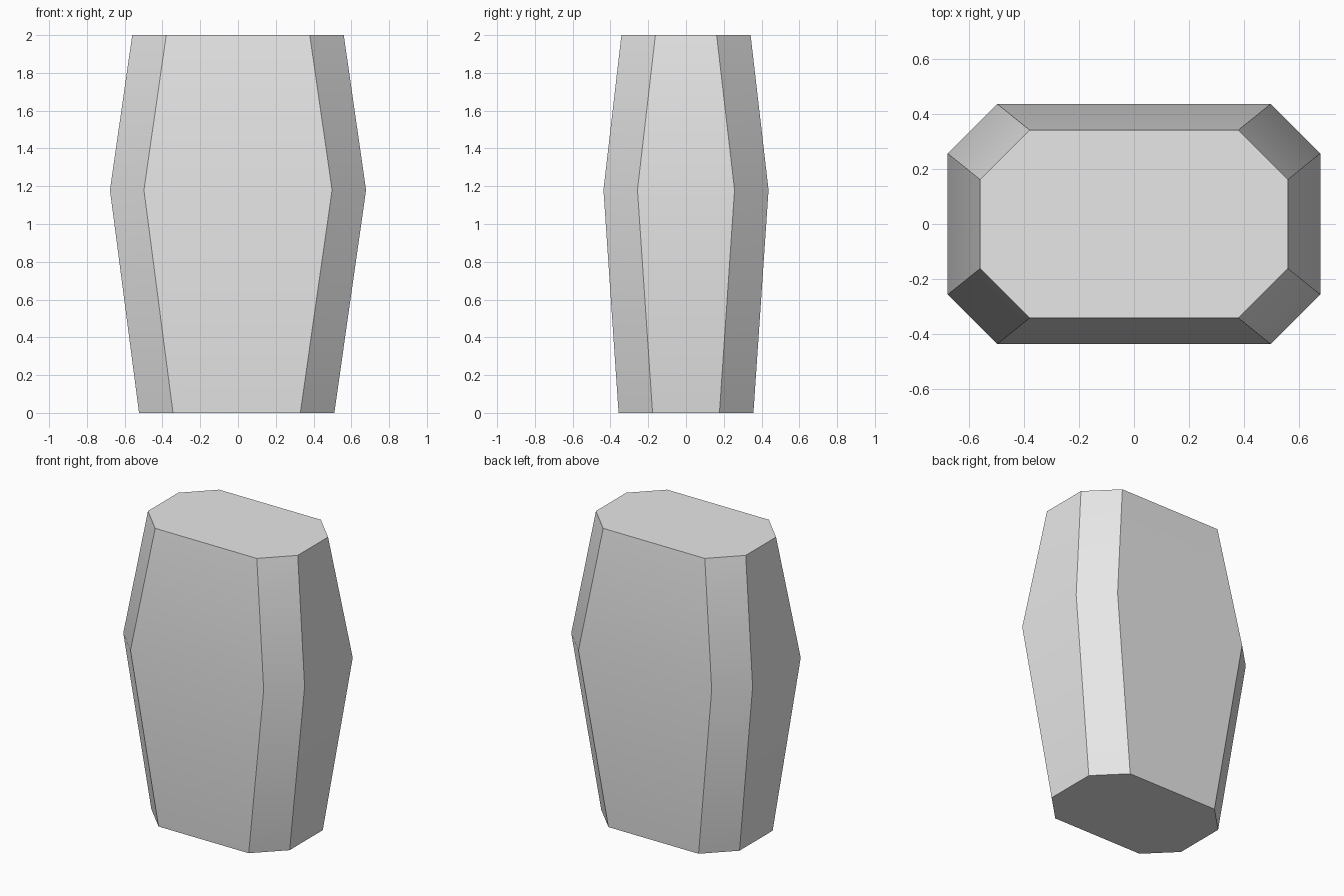
import bpy
import bmesh
from math import radians

# Remove the default object
cube = bpy.data.objects.get("Cube")
if cube:
    bpy.data.objects.remove(cube, do_unlink=True)

# Single grey material
grey = bpy.data.materials.new("light_grey")
grey.use_nodes = True
colour = (0.8, 0.8, 0.8, 1.0)
grey.diffuse_color = colour
grey.node_tree.nodes["Principled BSDF"].inputs["Base Color"].default_value = colour


def chamfered_ring(bm, z, half_x, half_y, offset_x=0.0, chamfer=0.18):
    """Rectangle with cut corners, counter-clockwise from above."""
    ix, iy = half_x - chamfer, half_y - chamfer
    outline = [(half_x, -iy), (half_x, iy), (ix, half_y), (-ix, half_y),
               (-half_x, iy), (-half_x, -iy), (-ix, -half_y), (ix, -half_y)]
    return [bm.verts.new((x + offset_x, y, z)) for x, y in outline]


# Torso: three chamfered sections, widest above the middle
bm = bmesh.new()
rings = [
    chamfered_ring(bm, 0.0, 0.517, 0.357, -0.007),
    chamfered_ring(bm, 1.18, 0.678, 0.437),
    chamfered_ring(bm, 2.0, 0.56, 0.342),
]
for lower, upper in zip(rings, rings[1:]):
    for i in range(len(lower)):
        j = (i + 1) % len(lower)
        bm.faces.new((lower[i], lower[j], upper[j], upper[i]))

# Flat end caps
bm.faces.new(rings[0][::-1])
bm.faces.new(rings[-1])

mesh = bpy.data.meshes.new("torso")
bm.to_mesh(mesh)
bm.free()
mesh.materials.append(grey)
torso = bpy.data.objects.new("torso", mesh)
bpy.context.collection.objects.link(torso)

# Smooth along the height, crisp corner edges
bpy.ops.object.select_all(action="DESELECT")
torso.select_set(True)
bpy.context.view_layer.objects.active = torso
bpy.ops.object.shade_smooth_by_angle(angle=radians(30))
